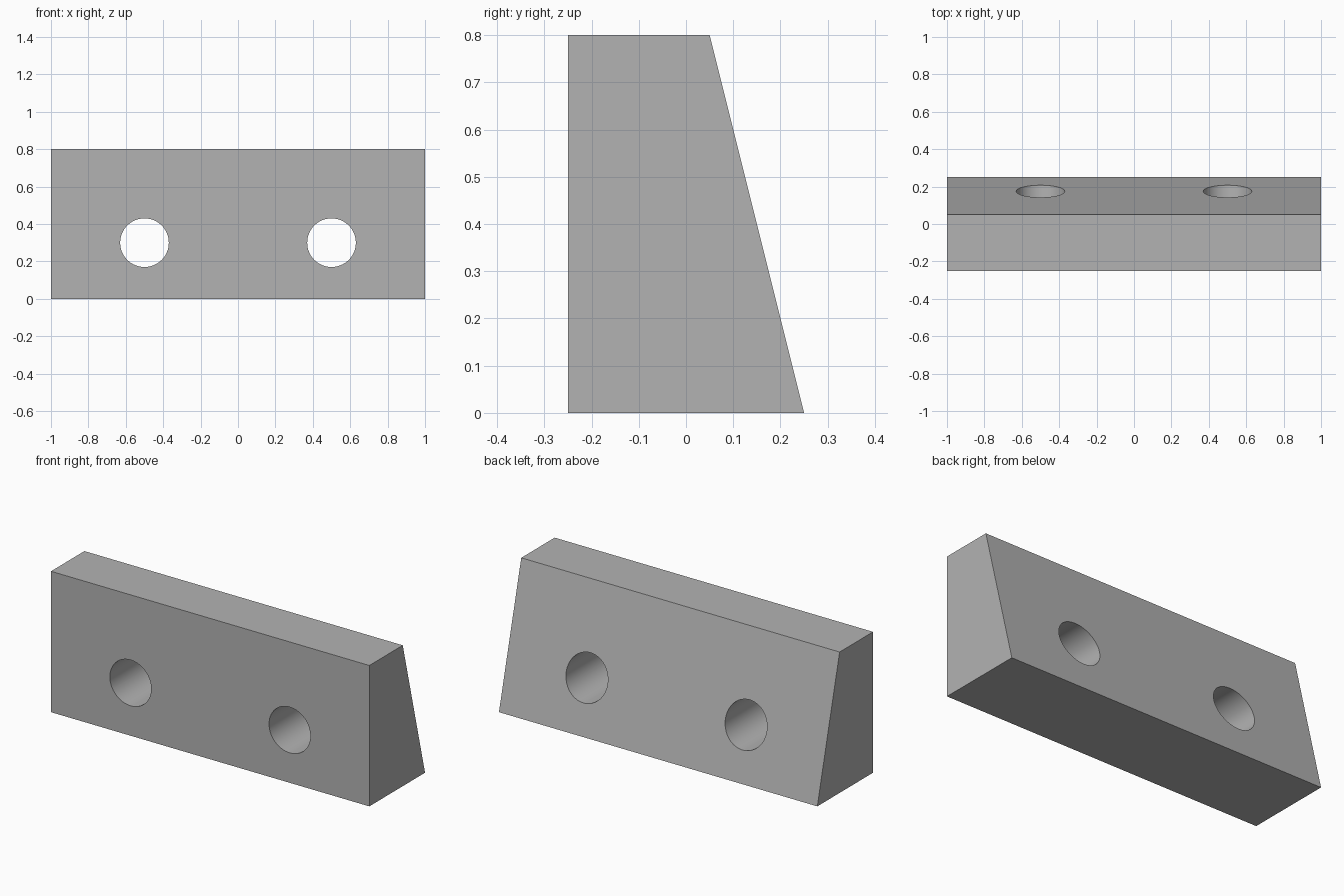
import bpy
import bmesh
from math import radians

# Remove the default cube
cube = bpy.data.objects.get("Cube")
if cube:
    bpy.data.objects.remove(cube, do_unlink=True)

LENGTH = 2.0
HOLE_RADIUS = 0.13
HOLE_HEIGHT = 0.3
HOLE_X = 0.5

# Plain grey material
grey = bpy.data.materials.new("plain_grey")
grey.use_nodes = True
colour = (0.45, 0.45, 0.45, 1)
grey.diffuse_color = colour
grey.node_tree.nodes["Principled BSDF"].inputs["Base Color"].default_value = colour

# Wedge block: side profile (y, z) extruded along x
profile = [(-0.25, 0), (0.25, 0), (0.05, 0.8), (-0.25, 0.8)]
bm = bmesh.new()
side = bm.faces.new([bm.verts.new((-LENGTH / 2, y, z)) for y, z in profile])
extruded = bmesh.ops.extrude_face_region(bm, geom=[side])
bmesh.ops.translate(bm, vec=(LENGTH, 0, 0),
                    verts=[v for v in extruded["geom"] if isinstance(v, bmesh.types.BMVert)])
bmesh.ops.recalc_face_normals(bm, faces=bm.faces)
mesh = bpy.data.meshes.new("wedge_block")
bm.to_mesh(mesh)
bm.free()
mesh.materials.append(grey)
block = bpy.data.objects.new("wedge_block", mesh)
bpy.context.collection.objects.link(block)


def drill_hole(x):
    """Cut a round hole through the block from front to back."""
    bpy.ops.mesh.primitive_cylinder_add(vertices=64, radius=HOLE_RADIUS, depth=1,
                                        location=(x, 0, HOLE_HEIGHT),
                                        rotation=(radians(90), 0, 0))
    cutter = bpy.context.object
    cutter.name = "hole_cutter"
    cutter.hide_render = True
    cutter.data.materials.append(grey)
    cut = block.modifiers.new("hole", 'BOOLEAN')
    cut.operation = 'DIFFERENCE'
    cut.solver = 'EXACT'
    cut.object = cutter
    bpy.context.view_layer.objects.active = block
    bpy.ops.object.modifier_apply(modifier=cut.name)
    bpy.data.objects.remove(cutter, do_unlink=True)


# Two mirrored bolt holes
for sign in (-1, 1):
    drill_hole(sign * HOLE_X)

# Smooth hole walls, sharp block edges
bpy.ops.object.select_all(action='DESELECT')
block.select_set(True)
bpy.context.view_layer.objects.active = block
bpy.ops.object.shade_smooth_by_angle(angle=radians(30))
